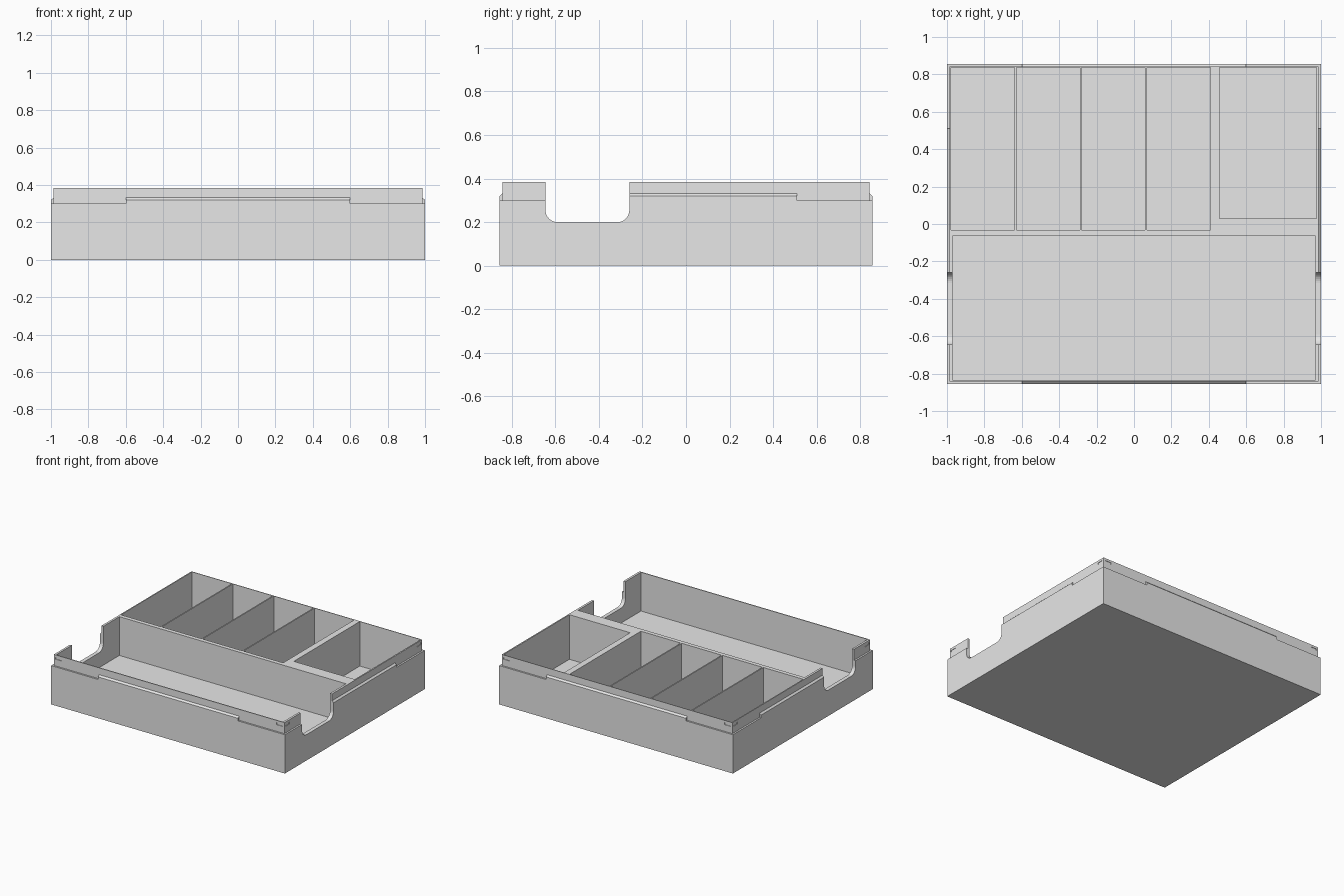
import bpy, bmesh, math
from mathutils import Matrix, Vector

if "Cube" in bpy.data.objects:
    bpy.data.objects.remove(bpy.data.objects["Cube"])

# Overall sizes
HX, HY, TOP, LEDGE = 1.0, 0.855, 0.385, 0.30
LIP = 0.013

grey = bpy.data.materials.new("light grey plastic")
grey.use_nodes = True
grey.diffuse_color = (0.8, 0.8, 0.8, 1)
grey.node_tree.nodes["Principled BSDF"].inputs["Base Color"].default_value = (0.8, 0.8, 0.8, 1)


def box(bm, x0, x1, y0, y1, z0, z1):
    mat = Matrix.Translation(((x0 + x1) / 2, (y0 + y1) / 2, (z0 + z1) / 2))
    mat = mat @ Matrix.Diagonal((x1 - x0, y1 - y0, z1 - z0, 1))
    bmesh.ops.create_cube(bm, size=1, matrix=mat)


def prism(bm, profile, half, turn=0):
    """Extrude a (y, z) profile along x, then turn it about z."""
    face = bm.faces.new([bm.verts.new((-half, y, z)) for y, z in profile])
    out = bmesh.ops.extrude_face_region(bm, geom=[face])
    moved = [v for v in out["geom"] if isinstance(v, bmesh.types.BMVert)]
    bmesh.ops.translate(bm, verts=moved, vec=Vector((2 * half, 0, 0)))
    verts = list(set(face.verts) | set(moved))
    bmesh.ops.rotate(bm, verts=verts, cent=(0, 0, 0), matrix=Matrix.Rotation(turn, 3, 'Z'))


def make(name, bm):
    bmesh.ops.recalc_face_normals(bm, faces=bm.faces)
    mesh = bpy.data.meshes.new(name)
    bm.to_mesh(mesh)
    bm.free()
    mesh.materials.append(grey)
    obj = bpy.data.objects.new(name, mesh)
    bpy.context.scene.collection.objects.link(obj)
    return obj


# Main block
bm = bmesh.new()
box(bm, -HX, HX, -HY, HY, 0, LEDGE)
tray = make("compartment_tray", bm)
helpers = []


def combine(name, bm, operation):
    helper = make(name, bm)
    helper.hide_render = True
    helpers.append(helper)
    mod = tray.modifiers.new(name, 'BOOLEAN')
    mod.operation, mod.object, mod.solver = operation, helper, 'EXACT'


# Inset upper lip
bm = bmesh.new()
box(bm, -HX + LIP, HX - LIP, -HY + LIP, HY - LIP, 0.1, TOP)
combine("upper_lip", bm, 'UNION')

# Raised chamfered ridge in the middle of each side
bm = bmesh.new()
for i in range(4):
    reach, half = (HX, 0.51) if i % 2 else (HY, 0.6)
    prism(bm, [(-reach, 0.25), (-reach, 0.32), (-reach + LIP, 0.332),
               (-reach + 0.017, 0.332), (-reach + 0.017, 0.25)], half, i * math.pi / 2)
combine("side_ridges", bm, 'UNION')

# Wide front bay, four narrow bays and one corner bay
bm = bmesh.new()
box(bm, -0.97, 0.97, -0.835, -0.065, 0.085, 0.5)
for i in range(4):
    x = -0.979 + i * 0.3495
    box(bm, x, x + 0.34, -0.033, 0.837, 0.04, 0.5)
box(bm, 0.457, 0.977, 0.03, 0.837, 0.04, 0.5)
combine("bay_cutter", bm, 'DIFFERENCE')

# Rounded finger notch through both sides
bm = bmesh.new()
y0, y1, zb, r = -0.645, -0.26, 0.2, 0.055
profile = [(y1, 0.5), (y0, 0.5)]
for cy, start in ((y0 + r, math.pi), (y1 - r, 1.5 * math.pi)):
    for k in range(9):
        a = start + k * math.pi / 16
        profile.append((cy + r * math.cos(a), zb + r + r * math.sin(a)))
prism(bm, profile, 1.1)
combine("notch_cutter", bm, 'DIFFERENCE')

# Tiny catch recesses near the lip corners
bm = bmesh.new()
d = 0.004
for sx in (-1, 1):
    for sy in (-1, 1):
        xs = sorted((sx * 0.92, sx * 0.972))
        ys = sorted((sy * (HY - LIP - d), sy * 0.9))
        box(bm, *xs, *ys, 0.352, 0.367)
        xs = sorted((sx * (HX - LIP - d), sx * 1.05))
        ys = sorted((sy * 0.78, sy * 0.828))
        box(bm, *xs, *ys, 0.352, 0.367)
combine("catch_cutter", bm, 'DIFFERENCE')

# Bake the cuts and remove the helpers
bpy.context.view_layer.update()
result = bpy.data.meshes.new_from_object(tray.evaluated_get(bpy.context.evaluated_depsgraph_get()))
tray.modifiers.clear()
tray.data = result
result.materials.clear()
result.materials.append(grey)
for poly in result.polygons:
    poly.material_index = 0
for helper in helpers:
    bpy.data.objects.remove(helper)
